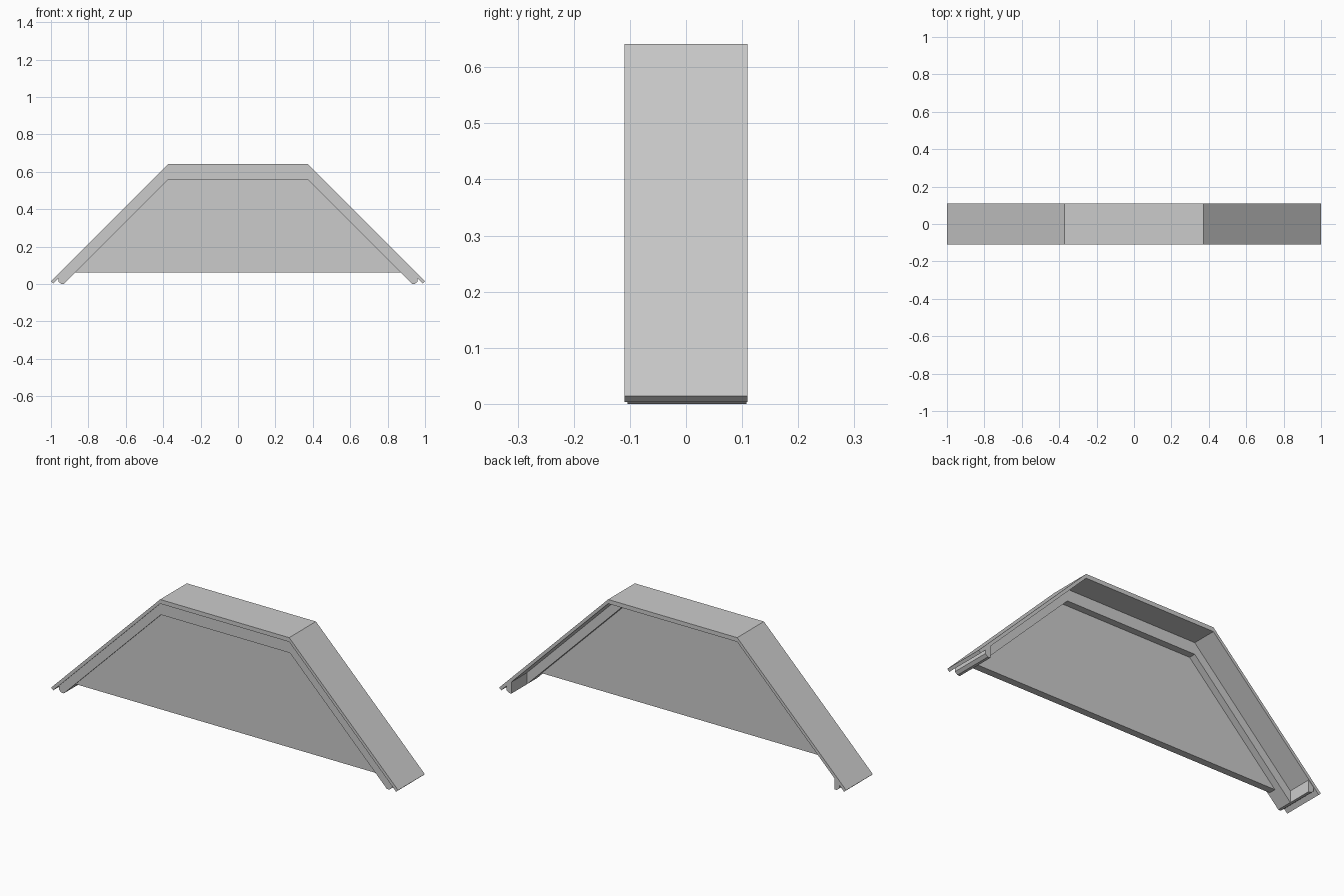
import bpy, bmesh

if "Cube" in bpy.data.objects:
    bpy.data.objects.remove(bpy.data.objects["Cube"])


def prism(name, profile, y0, y1):
    """Extrude an (x, z) outline from y0 to y1."""
    bm = bmesh.new()
    face = bm.faces.new([bm.verts.new((x, y0, z)) for x, z in profile])
    ext = bmesh.ops.extrude_face_region(bm, geom=[face])
    verts = [v for v in ext["geom"] if isinstance(v, bmesh.types.BMVert)]
    bmesh.ops.translate(bm, verts=verts, vec=(0, y1 - y0, 0))
    bmesh.ops.recalc_face_normals(bm, faces=bm.faces)
    mesh = bpy.data.meshes.new(name)
    bm.to_mesh(mesh)
    bm.free()
    obj = bpy.data.objects.new(name, mesh)
    bpy.context.collection.objects.link(obj)
    return obj


def symmetric(half):
    """Complete a right-half outline with its mirror image."""
    return half + [(-x, z) for x, z in reversed(half)]


K = 0.372  # x of the ridge corners

# roof covering: thin bent slab with square-cut eaves
prism("roof_slab", symmetric([(K, 0.641), (1.0, 0.014), (0.988, 0.003), (K, 0.619)]
                             [:2])[:2] + [(0.988, 0.003), (K, 0.619),
      (-K, 0.619), (-0.988, 0.003), (-1.0, 0.014), (-K, 0.641)], -0.11, 0.11)

# rafter frame under the slab, set to the front
prism("rafter_frame", [(K, 0.619), (0.96, 0.031), (0.96, 0.012), (0.945, 0.0),
                       (0.931, 0.0), (K, 0.559),
                       (-K, 0.559), (-0.931, 0.0), (-0.945, 0.0),
                       (-0.96, 0.012), (-0.96, 0.031), (-K, 0.619)], -0.104, -0.02)

# gable wall panel, recessed inside the frame
prism("gable_panel", symmetric([(K, 0.559), (0.871, 0.06)]), -0.093, -0.056)

# eave boards running the full depth, hanging below the slab
for side, s in (("right", 1), ("left", -1)):
    prism("eave_board_" + side,
          [(s * x, z) for x, z in ((0.931, 0.06), (0.96, 0.031), (0.96, 0.012),
                                   (0.945, 0.0), (0.931, 0.0))], -0.104, 0.108)
